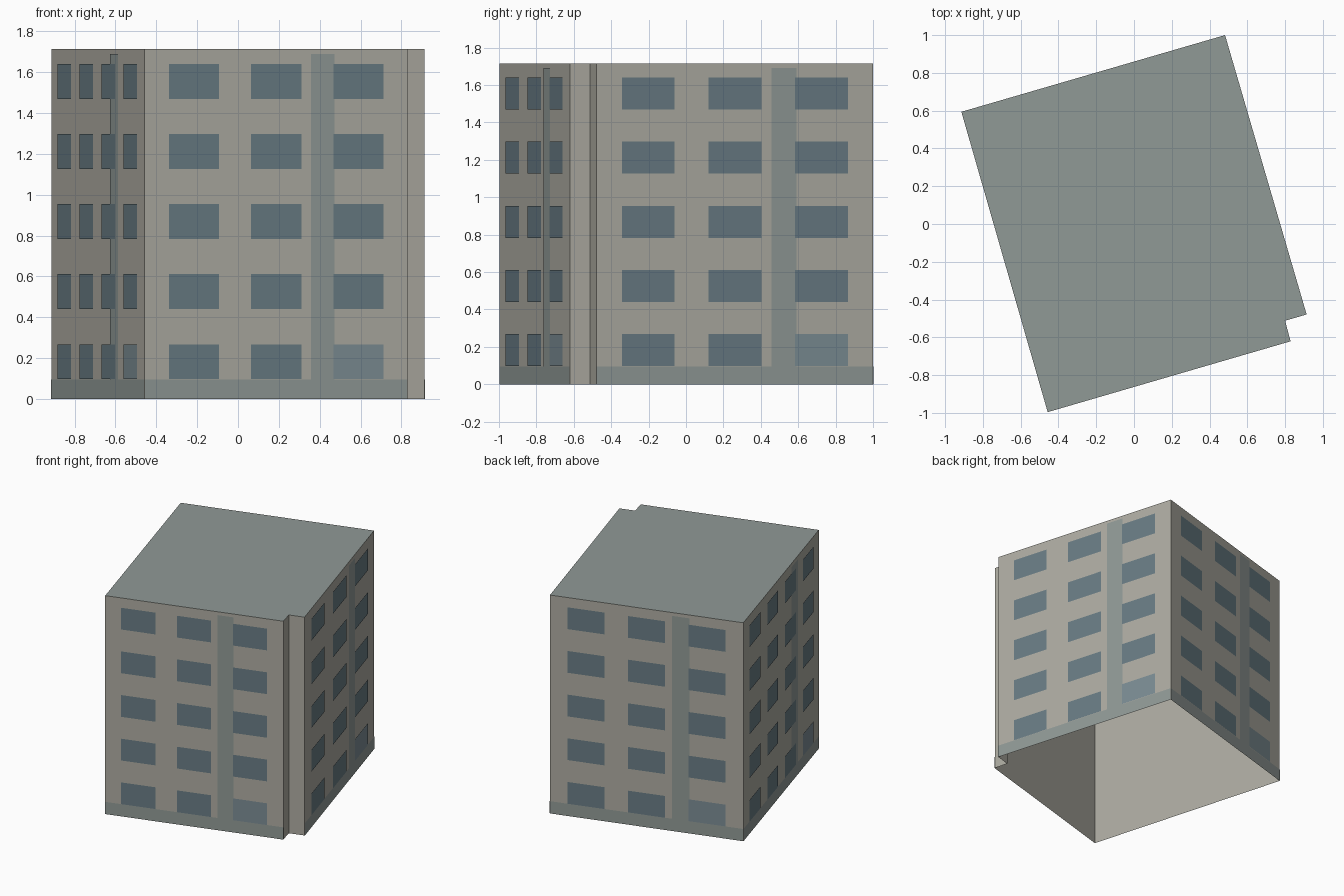
import bpy, bmesh
from mathutils import Vector

if "Cube" in bpy.data.objects:
    bpy.data.objects.remove(bpy.data.objects["Cube"])

H, FLOORS = 1.715, 5
STOREY = H / FLOORS
# footprint, counter-clockwise from the front left corner
FOOT = [Vector(p) for p in [(-0.457, -0.996), (0.829, -0.621), (0.80, -0.512),
                            (0.914, -0.479), (0.482, 1.0), (-0.914, 0.594)]]
# main facades: start corner, end corner, window columns
FACADES = {"front": (0, 1, 3), "right": (3, 4, 3), "back": (4, 5, 3), "left": (5, 0, 4)}


def material(name, rgb):
    m = bpy.data.materials.new(name)
    m.diffuse_color = (*rgb, 1)
    m.use_nodes = True
    m.node_tree.nodes["Principled BSDF"].inputs["Base Color"].default_value = m.diffuse_color
    return m


wall_mat = material("wall_plaster", (0.42, 0.41, 0.36))
trim_mat = material("grey_trim", (0.28, 0.32, 0.305))
glass_mat = material("window_glass", (0.14, 0.20, 0.23))
entry_mat = material("entry_glass", (0.20, 0.265, 0.295))


def make(name, faces, mat):
    bm = bmesh.new()
    for pts in faces:
        bm.faces.new([bm.verts.new(p) for p in pts])
    bmesh.ops.remove_doubles(bm, verts=bm.verts, dist=1e-5)
    me = bpy.data.meshes.new(name)
    bm.to_mesh(me)
    bm.free()
    me.materials.append(mat)
    ob = bpy.data.objects.new(name, me)
    bpy.context.collection.objects.link(ob)
    return ob


def panel(a, b, t0, t1, z0, z1, off=0.0):
    """Upright rectangle between fractions t0..t1 of wall a-b, moved outward by off."""
    d = b - a
    n = Vector((d.y, -d.x)).normalized() * off
    p, q = a + d * t0 + n, a + d * t1 + n
    return [(p.x, p.y, z0), (q.x, q.y, z0), (q.x, q.y, z1), (p.x, p.y, z1)]


# outer walls (open underneath) and flat roof
make("walls", [panel(FOOT[i], FOOT[(i + 1) % 6], 0, 1, 0, H) for i in range(6)], wall_mat)
make("roof", [[(p.x, p.y, H) for p in FOOT]], trim_mat)

for side, (i, j, cols) in FACADES.items():
    a, b = FOOT[i], FOOT[j]
    # base band and vertical strip
    make(side + "_base_band", [panel(a, b, 0, 1, 0, 0.096, 0.002)], trim_mat)
    make(side + "_vertical_strip", [panel(a, b, 0.632, 0.722, 0.02, 1.69, 0.003)], trim_mat)
    # window grid, with a lighter entry pane at ground level in the last column
    cell = 0.94 / cols
    windows = []
    for f in range(FLOORS):
        for c in range(cols):
            mid = 0.03 + (c + 0.5) * cell
            pane = panel(a, b, mid - 0.305 * cell, mid + 0.305 * cell,
                         f * STOREY + 0.097, f * STOREY + 0.268, 0.004)
            if f == 0 and c == cols - 1:
                make(side + "_entry_pane", [pane], entry_mat)
            else:
                windows.append(pane)
    make(side + "_windows", windows, glass_mat)
